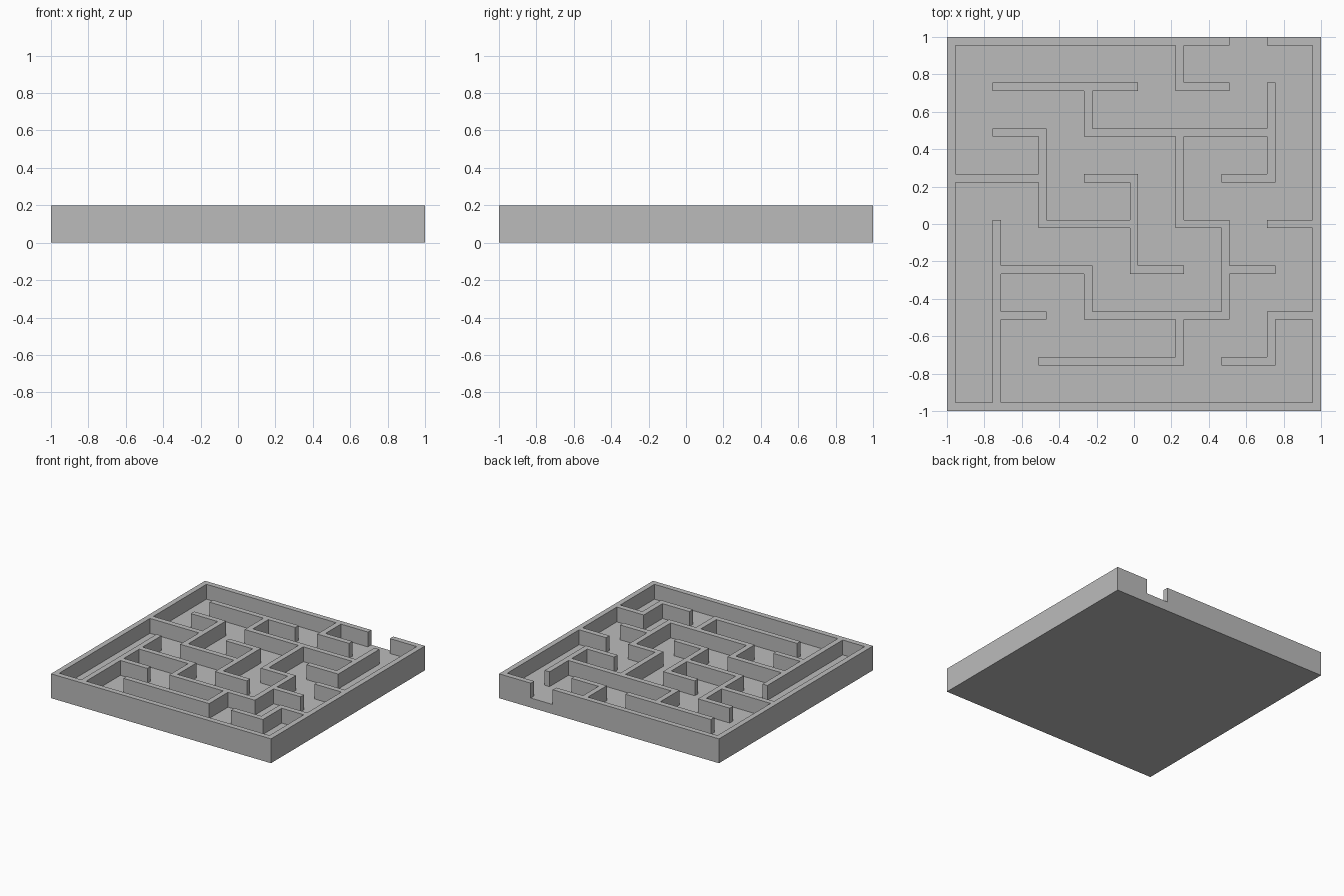
import bpy
import bmesh

if "Cube" in bpy.data.objects:
    bpy.data.objects.remove(bpy.data.objects["Cube"])

CELLS = 8                            # cells along each side
HALF = 1 / 45                        # half of a wall's thickness
PITCH = (2 - 2 * HALF) / CELLS       # spacing of wall centre lines
FLOOR, TOP = 0.078, 0.2

# Wall runs as corner paths on the lattice, counted from the centre
RUNS = [
    [(2, 4), (-4, 4), (-4, -4), (4, -4), (4, 4), (3, 4)],          # outer wall with its gap
    [(1, 4), (1, 3), (2, 3)],
    [(-3, 3), (0, 3)],
    [(-1, 3), (-1, 2), (3, 2)],
    [(3, 3), (3, 1), (2, 1)],
    [(1, 2), (1, 0), (2, 0), (2, -2), (-1, -2), (-1, -1), (-3, -1)],
    [(2, -1), (3, -1)],
    [(-3, 2), (-2, 2), (-2, 0), (0, 0)],
    [(-4, 1), (-2, 1)],
    [(-1, 1), (0, 1), (0, -1), (1, -1)],
    [(3, 0), (4, 0)],
    [(-3, 0), (-3, -4)],
    [(-3, -2), (-2, -2)],
    [(1, -2), (1, -3), (-2, -3)],
    [(4, -2), (3, -2), (3, -3), (2, -3)],
]


def wall_tiles():
    """Tiles covered by walls; even indices are wall strips, odd ones are passages."""
    tiles = set()
    for run in RUNS:
        for (ax, ay), (bx, by) in zip(run, run[1:]):
            for i in range(2 * min(ax, bx), 2 * max(ax, bx) + 1):
                for j in range(2 * min(ay, by), 2 * max(ay, by) + 1):
                    tiles.add((i + CELLS, j + CELLS))
    return tiles


def build_maze():
    bm = bmesh.new()
    lines = []
    for k in range(CELLS + 1):
        centre = (k - CELLS / 2) * PITCH
        lines += [centre - HALF, centre + HALF]
    grid = [[bm.verts.new((x, y, FLOOR)) for y in lines] for x in lines]

    # Floor tiles
    walls, raised = wall_tiles(), []
    for i in range(len(lines) - 1):
        for j in range(len(lines) - 1):
            face = bm.faces.new((grid[i][j], grid[i + 1][j],
                                 grid[i + 1][j + 1], grid[i][j + 1]))
            if (i, j) in walls:
                raised.append(face)

    # Base: drop the rim to the ground and close the underside
    rim = [e for e in bm.edges if e.is_boundary]
    skirt = bmesh.ops.extrude_edge_only(bm, edges=rim)["geom"]
    for v in skirt:
        if isinstance(v, bmesh.types.BMVert):
            v.co.z = 0
    bmesh.ops.holes_fill(bm, edges=[e for e in bm.edges if e.is_boundary], sides=0)

    # Walls: raise the marked tiles
    lifted = bmesh.ops.extrude_face_region(bm, geom=raised)["geom"]
    for v in lifted:
        if isinstance(v, bmesh.types.BMVert):
            v.co.z = TOP
    bmesh.ops.delete(bm, geom=[f for f in raised if f.is_valid], context='FACES_ONLY')

    # Merge coplanar tiles into clean flat faces
    bmesh.ops.recalc_face_normals(bm, faces=bm.faces)
    bmesh.ops.dissolve_limit(bm, angle_limit=0.01, verts=bm.verts, edges=bm.edges)
    mesh = bpy.data.meshes.new("maze")
    bm.to_mesh(mesh)
    bm.free()
    return mesh


grey = bpy.data.materials.new("plain grey")
grey.use_nodes = True
colour = (0.5, 0.5, 0.5, 1)
grey.diffuse_color = colour
grey.node_tree.nodes["Principled BSDF"].inputs["Base Color"].default_value = colour

maze = bpy.data.objects.new("maze_board", build_maze())
maze.data.materials.append(grey)
bpy.context.collection.objects.link(maze)
